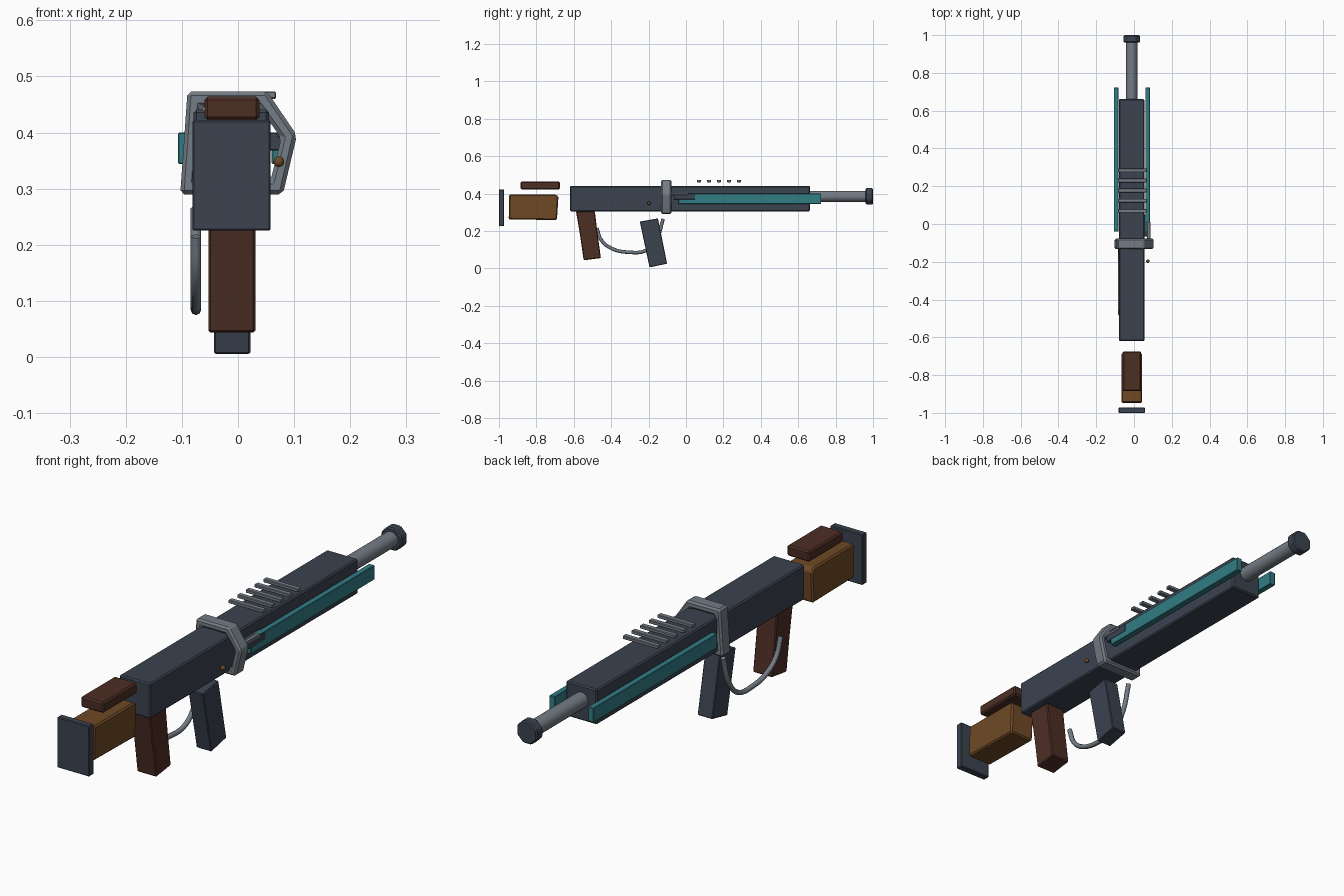
import bpy, bmesh, math
from mathutils import Vector

if "Cube" in bpy.data.objects:
    bpy.data.objects.remove(bpy.data.objects["Cube"])

CX = -0.012  # centre line of the gun body


def material(name, r, g, b):
    m = bpy.data.materials.new(name)
    lin = [((c / 255 + 0.055) / 1.055) ** 2.4 for c in (r, g, b)]
    m.diffuse_color = (*lin, 1)
    m.use_nodes = True
    m.node_tree.nodes["Principled BSDF"].inputs["Base Color"].default_value = m.diffuse_color
    return m


SLATE = material("dark slate", 59, 67, 80)
STEEL = material("grey steel", 116, 124, 133)
TEAL = material("teal", 50, 125, 133)
BROWN = material("dark brown", 77, 46, 36)
WOOD = material("warm wood", 110, 73, 36)


def finish(bm, name, mat, bevel=0.0):
    bmesh.ops.recalc_face_normals(bm, faces=bm.faces)
    me = bpy.data.meshes.new(name)
    bm.to_mesh(me)
    bm.free()
    ob = bpy.data.objects.new(name, me)
    bpy.context.collection.objects.link(ob)
    me.materials.append(mat)
    if bevel:
        mod = ob.modifiers.new("bevel", "BEVEL")
        mod.width = bevel
        mod.segments = 1
        mod.limit_method = "ANGLE"
    return ob


def prism(name, pts, a, b, axis, mat, bevel=0.0):
    """Extrude a 2D profile along x (profile is y,z) or y (profile is x,z)."""
    bm = bmesh.new()
    put = (lambda p, t: (t, *p)) if axis == "x" else (lambda p, t: (p[0], t, p[1]))
    f = bm.faces.new([bm.verts.new(put(p, a)) for p in pts])
    r = bmesh.ops.extrude_face_region(bm, geom=[f])
    d = Vector((b - a, 0, 0)) if axis == "x" else Vector((0, b - a, 0))
    bmesh.ops.translate(bm, vec=d, verts=[v for v in r["geom"] if isinstance(v, bmesh.types.BMVert)])
    return finish(bm, name, mat, bevel)


def box(name, x, y, z, mat, bevel=0.0):
    return prism(name, [(x[0], z[0]), (x[1], z[0]), (x[1], z[1]), (x[0], z[1])],
                 y[0], y[1], "y", mat, bevel)


def rod(name, y, r, z, sides, mat, bevel=0.0):
    pts = [(CX + r * math.cos((i + 0.5) * math.tau / sides),
            z + r * math.sin((i + 0.5) * math.tau / sides)) for i in range(sides)]
    return prism(name, pts, y[0], y[1], "y", mat, bevel)


def smooth(ob):
    bpy.ops.object.select_all(action="DESELECT")
    ob.select_set(True)
    bpy.context.view_layer.objects.active = ob
    bpy.ops.object.shade_smooth_by_angle(angle=math.radians(40))


# Stock
box("butt_plate", (-0.081, 0.058), (-1.0, -0.972), (0.225, 0.422), SLATE, 0.003)
prism("stock", [(-0.948, 0.262), (-0.69, 0.258), (-0.682, 0.385), (-0.70, 0.395), (-0.945, 0.395)],
      -0.066, 0.042, "x", WOOD, 0.006)
box("cheek_rest", (-0.06, 0.038), (-0.885, -0.675), (0.422, 0.464), BROWN, 0.006)

# Receiver body
box("receiver", (-0.079, 0.055), (-0.62, 0.662), (0.304, 0.441), SLATE, 0.005)

# Barrel and muzzle
smooth(rod("barrel", (0.65, 0.97), 0.03, 0.385, 16, STEEL))
rod("muzzle", (0.96, 1.0), 0.047, 0.385, 8, SLATE, 0.005)

# Side rails
box("left_rail", (-0.107, -0.083), (-0.04, 0.723), (0.344, 0.400), TEAL, 0.002)
box("right_rail", (0.060, 0.084), (-0.04, 0.723), (0.344, 0.400), TEAL, 0.002)

# Bolt block, bolt pin and rivet on the right side
box("bolt_block", (0.052, 0.085), (-0.065, 0.05), (0.368, 0.400), SLATE, 0.002)
box("bolt_pin", (0.070, 0.087), (-0.11, 0.012), (0.392, 0.404), STEEL, 0.002)
bm = bmesh.new()
bmesh.ops.create_uvsphere(bm, u_segments=12, v_segments=8, radius=0.0095)
bmesh.ops.translate(bm, vec=(0.073, -0.197, 0.348), verts=bm.verts)
smooth(finish(bm, "rivet", WOOD))

# Five sided clamp ring around the receiver
outer = [(-0.090, 0.473), (0.052, 0.473), (0.105, 0.395), (0.080, 0.290), (-0.103, 0.290)]
inner = [(-0.066, 0.445), (0.038, 0.445), (0.077, 0.390), (0.058, 0.315), (-0.076, 0.315)]
bm = bmesh.new()
rings = [[bm.verts.new((x, y, z)) for x, z in prof]
         for prof, y in ((outer, -0.133), (outer, -0.078), (inner, -0.078), (inner, -0.133))]
for k in range(4):
    a, b = rings[k], rings[(k + 1) % 4]
    for i in range(5):
        j = (i + 1) % 5
        bm.faces.new((a[i], a[j], b[j], b[i]))
finish(bm, "clamp_ring", STEEL, 0.007)

# Sight ribs
for i in range(5):
    y = 0.070 + i * 0.0535
    box(f"top_rib_{i + 1}", (-0.084, 0.068), (y - 0.010, y + 0.010), (0.460, 0.473), STEEL, 0.002)

# Grip and magazine
prism("grip", [(-0.588, 0.304), (-0.487, 0.304), (-0.475, 0.20), (-0.455, 0.055), (-0.547, 0.043), (-0.567, 0.18)],
      -0.053, 0.031, "x", BROWN, 0.004)
prism("magazine", [(-0.247, 0.250), (-0.150, 0.267), (-0.101, 0.025), (-0.195, 0.005)],
      -0.043, 0.022, "x", SLATE, 0.003)

# Trigger guard tube
path = [(-0.477, 0.215), (-0.452, 0.150), (-0.395, 0.105), (-0.305, 0.086),
        (-0.215, 0.095), (-0.160, 0.150), (-0.122, 0.265)]
cu = bpy.data.curves.new("trigger_guard", "CURVE")
cu.dimensions = "3D"
cu.bevel_depth = 0.0095
cu.bevel_resolution = 2
cu.resolution_u = 4
cu.use_fill_caps = True
sp = cu.splines.new("BEZIER")
sp.bezier_points.add(len(path) - 1)
for bp, (y, z) in zip(sp.bezier_points, path):
    bp.co = (-0.075, y, z)
    bp.handle_left_type = bp.handle_right_type = "AUTO"
cu.materials.append(STEEL)
bpy.context.collection.objects.link(bpy.data.objects.new("trigger_guard", cu))
